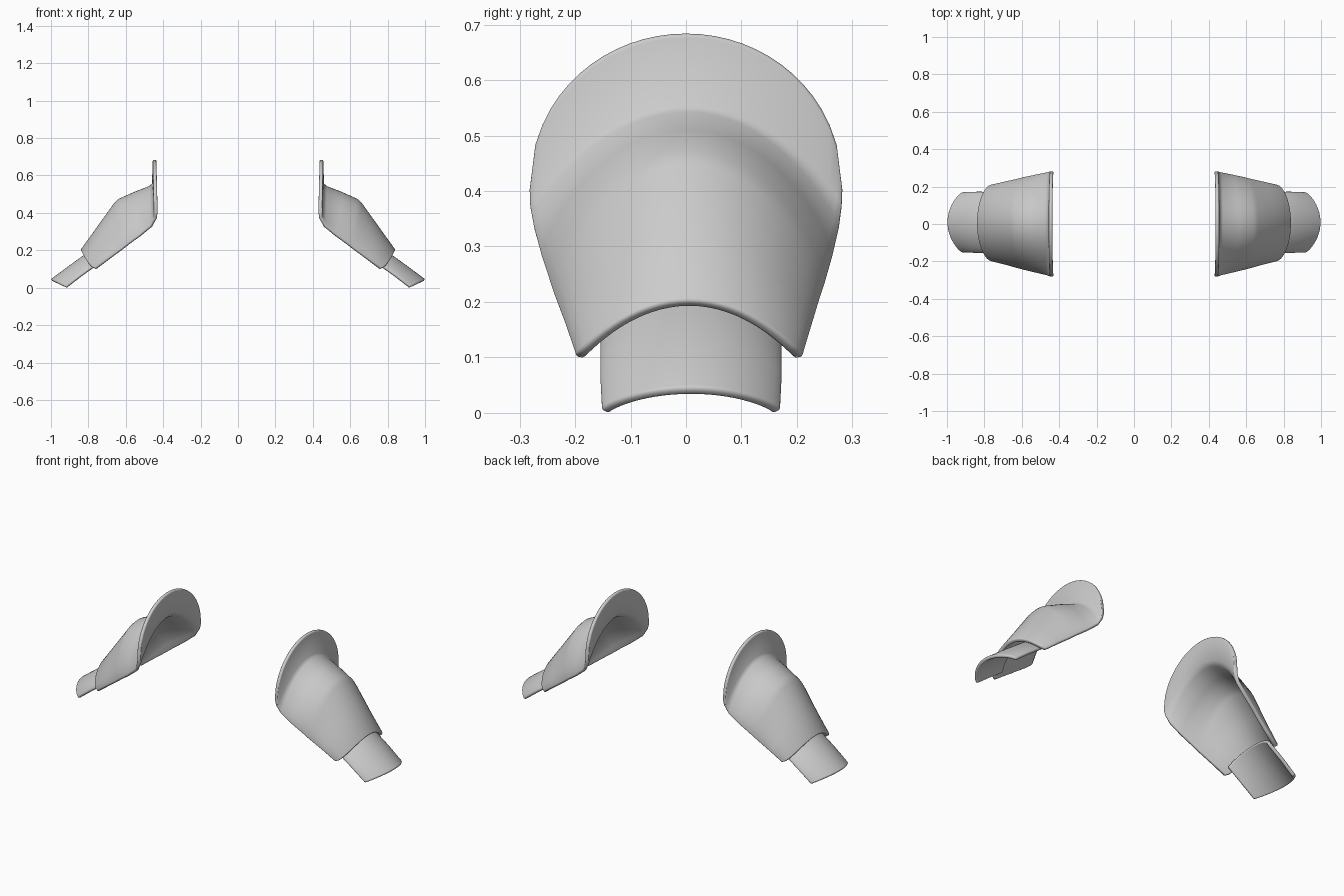
import bpy, bmesh, math

cube = bpy.data.objects.get("Cube")
if cube:
    bpy.data.objects.remove(cube, do_unlink=True)

# One plain grey for everything
grey = bpy.data.materials.new("plain_grey")
grey.use_nodes = True
colour = (0.6, 0.6, 0.6, 1)
grey.diffuse_color = colour
grey.node_tree.nodes["Principled BSDF"].inputs["Base Color"].default_value = colour

SEGMENTS = 28


def arch(apex, edge, half_width, power_x, power_z, y_mid):
    """Points of an arch over y; apex and edge are (x, z) pairs."""
    points = []
    for j in range(SEGMENTS + 1):
        t = j / SEGMENTS
        # Blend of even and circular spacing keeps the end segments usable
        u = 0.5 * math.cos(math.pi * t) + 0.5 * (1 - 2 * t)
        rise = math.sqrt(max(1 - u * u, 0))
        points.append((edge[0] + (apex[0] - edge[0]) * rise ** power_x,
                       y_mid + half_width * u,
                       edge[1] + (apex[1] - edge[1]) * rise ** power_z))
    return points


def shell(name, side, arches, thickness):
    """Loft the arches into a curved plate with rounded rims."""
    bm = bmesh.new()
    rings = [[bm.verts.new((side * x, y, z)) for x, y, z in arch(*spec)]
             for spec in arches]
    for inner, outer in zip(rings, rings[1:]):
        for j in range(SEGMENTS):
            quad = [inner[j], inner[j + 1], outer[j + 1], outer[j]]
            bm.faces.new(quad if side > 0 else quad[::-1])
    mesh = bpy.data.meshes.new(name)
    bm.to_mesh(mesh)
    bm.free()
    mesh.materials.append(grey)
    obj = bpy.data.objects.new(name, mesh)
    bpy.context.collection.objects.link(obj)

    solid = obj.modifiers.new("plate_thickness", 'SOLIDIFY')
    solid.thickness = thickness
    solid.offset = -1
    bevel = obj.modifiers.new("rounded_rim", 'BEVEL')
    bevel.width = 0.007
    bevel.segments = 3
    bevel.limit_method = 'ANGLE'
    bevel.angle_limit = math.radians(60)

    bpy.ops.object.select_all(action='DESELECT')
    obj.select_set(True)
    bpy.context.view_layer.objects.active = obj
    bpy.ops.object.shade_smooth_by_angle(angle=math.radians(60))


# Arches run outwards from the neck:
# apex, edge, half width, roundness along x and z, middle
shoulder = [
    ((0.456, 0.684), (0.449, 0.400), 0.283, 0.95, 0.95, 0.0),   # collar rim
    ((0.460, 0.556), (0.450, 0.372), 0.283, 1.7, 1.8, 0.0),     # foot of collar
    ((0.475, 0.543), (0.468, 0.330), 0.277, 1.6, 1.7, 0.001),
    ((0.560, 0.510), (0.525, 0.280), 0.264, 1.4, 1.5, 0.002),
    ((0.640, 0.474), (0.590, 0.232), 0.249, 1.3, 1.45, 0.003),
    ((0.664, 0.450), (0.620, 0.208), 0.241, 1.3, 1.45, 0.003),
    ((0.750, 0.330), (0.692, 0.155), 0.223, 1.2, 1.65, 0.005),
    ((0.842, 0.202), (0.762, 0.102), 0.206, 1.1, 1.9, 0.006),   # outer rim
]
arm_cuff = [
    ((0.785, 0.203), (0.750, 0.130), 0.166, 1.5, 1.5, 0.009),
    ((0.890, 0.127), (0.840, 0.066), 0.166, 1.5, 1.5, 0.009),
    ((1.000, 0.046), (0.920, 0.004), 0.163, 1.6, 1.5, 0.009),
]

for label, side in (("left", 1), ("right", -1)):
    shell(label + "_shoulder_plate", side, shoulder, 0.02)
    shell(label + "_arm_cuff", side, arm_cuff, 0.018)
